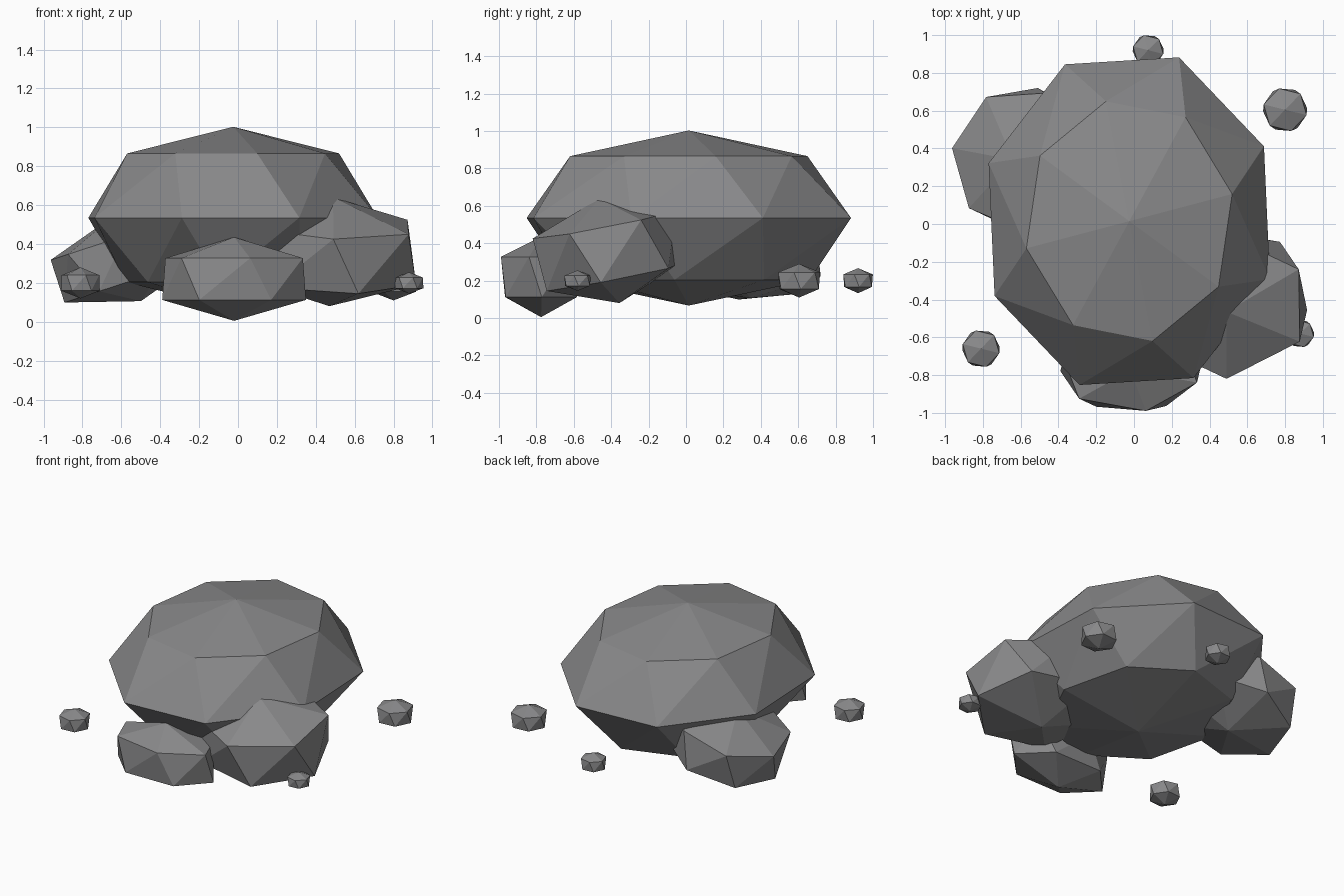
import bpy, bmesh
from math import sin, cos, pi, radians

cube = bpy.data.objects.get("Cube")
if cube:
    bpy.data.objects.remove(cube, do_unlink=True)

# Stone material
stone = bpy.data.materials.new("stone_grey")
stone.use_nodes = True
GREY = (0.25, 0.25, 0.255, 1)
stone.diffuse_color = GREY
bsdf = stone.node_tree.nodes["Principled BSDF"]
bsdf.inputs["Base Color"].default_value = GREY
bsdf.inputs["Roughness"].default_value = 0.9

TWIST = -18  # degrees of turn per unit of height


def rock(name, centre, radii, segments, bands, phase, tilt=(0, 0)):
    """Low-poly ball, twisted about its axis, stretched and tilted."""
    bm = bmesh.new()
    for band in range(bands + 1):
        polar = pi * band / bands
        z, r = cos(polar), sin(polar)
        pole = band in (0, bands)
        for k in range(1 if pole else segments):
            a = radians(phase + TWIST * z) + 2 * pi * k / segments
            r_k = 0 if pole else r
            bm.verts.new((radii[0] * r_k * cos(a), radii[1] * r_k * sin(a), radii[2] * z))
    bmesh.ops.convex_hull(bm, input=bm.verts[:])
    bmesh.ops.recalc_face_normals(bm, faces=bm.faces[:])
    mesh = bpy.data.meshes.new(name)
    bm.to_mesh(mesh)
    bm.free()
    mesh.materials.append(stone)
    obj = bpy.data.objects.new(name, mesh)
    obj.location = centre
    obj.rotation_euler = (radians(tilt[0]), radians(tilt[1]), 0)
    bpy.context.collection.objects.link(obj)
    return obj


# Large boulder and the three rocks leaning on it
rock("main_boulder", (-0.025, 0.015, 0.535), (0.79, 0.92, 0.468), 8, 4, 25.5)
rock("front_rock", (-0.02, -0.775, 0.22), (0.427, 0.254, 0.215), 6, 3, -8)
rock("side_rock", (0.48, -0.41, 0.36), (0.52, 0.45, 0.285), 6, 3, -20, (11, 2))
rock("back_rock", (-0.57, 0.34, 0.325), (0.44, 0.44, 0.23), 7, 3, 25.5, (0, -18))

# Scattered pebbles: x, y, radius, half height
pebbles = [(-0.81, -0.66, 0.115, 0.08), (0.88, -0.58, 0.085, 0.055),
           (0.80, 0.605, 0.135, 0.09), (0.075, 0.92, 0.095, 0.067)]
for i, (x, y, r, h) in enumerate(pebbles):
    rock(f"pebble_{i + 1}", (x, y, 0.2), (r, r, h), 6, 3, -5)
